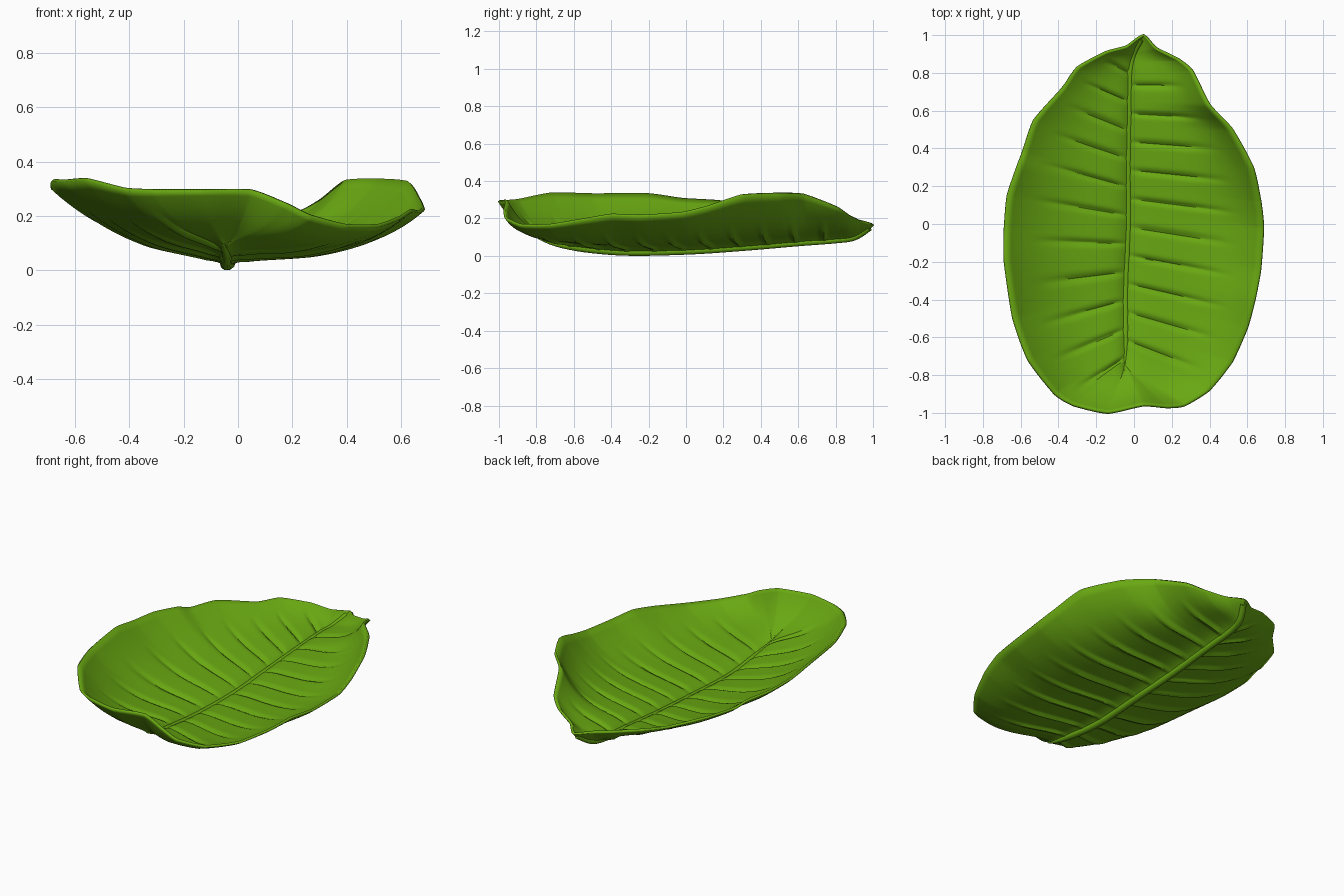
import bpy, bmesh, math
from mathutils import Vector

if "Cube" in bpy.data.objects:
    bpy.data.objects.remove(bpy.data.objects["Cube"])

green = bpy.data.materials.new("leaf green")
green.diffuse_color = (0.14, 0.39, 0.006, 1)
green.use_nodes = True
green.node_tree.nodes["Principled BSDF"].inputs["Base Color"].default_value = green.diffuse_color

# Leaf outline, going round from the tip
RIM = [(.05, 1, .17), (.12, .93, .19), (.24, .87, .22), (.31, .81, .26), (.4, .63, .33),
       (.52, .5, .335), (.63, .3, .325), (.67, .12, .265), (.685, -.02, .23), (.67, -.24, .215),
       (.64, -.4, .22), (.6, -.55, .195), (.52, -.73, .165), (.4, -.88, .165), (.27, -.96, .2),
       (.18, -.97, .245), (.05, -.96, .295), (-.14, -1, .295), (-.32, -.96, .295), (-.42, -.9, .3),
       (-.56, -.72, .335), (-.64, -.5, .33), (-.685, -.2, .33), (-.685, -.02, .305),
       (-.67, .15, .295), (-.62, .3, .28), (-.59, .38, .255), (-.53, .55, .25), (-.38, .72, .215),
       (-.3, .83, .22), (-.15, .91, .2), (-.04, .94, .18)]
# Centre line of the midrib
SPINE = [(-.055, -.79, .095), (-.045, -.65, .055), (-.045, -.35, .022), (-.03, 0, .026),
         (-.03, .3, .045), (-.025, .6, .07), (-.02, .8, .085), (0, .9, .1), (.04, .98, .15)]


def smooth_path(points, steps, closed, straight=0):
    """Catmull-Rom samples through the points, partly straightened."""
    p = [Vector(q) for q in points]
    n = len(p)
    get = (lambda i: p[i % n]) if closed else (lambda i: p[max(0, min(n - 1, i))])
    out = []
    for i in range(n if closed else n - 1):
        a, b, c, d = (get(i + k) for k in (-1, 0, 1, 2))
        for k in range(steps):
            t = k / steps
            q = .5 * (2 * b + (c - a) * t + (2 * a - 5 * b + 4 * c - d) * t * t
                      + (3 * b - a - 3 * c + d) * t ** 3)
            out.append(q.lerp(b.lerp(c, t), straight))
    if not closed:
        out.append(p[-1])
    return out


rim = smooth_path(RIM, 16, True, .5)
spine = smooth_path(SPINE, 10, False)


def spine_at(y):
    for a, b in zip(spine, spine[1:]):
        if y <= b.y:
            return a.lerp(b, max(0, (y - a.y) / (b.y - a.y)))
    return spine[-1].copy()


# Leaf blade: ribs run from the midrib out to the rim, with grooved side veins
ROWS = 24
bm = bmesh.new()
rings = []
for r in rim:
    left = r.x < -.03
    ys = -.78 + (r.y + 1) * .875
    if left:
        ys -= .25 * max(0, 1 - r.y ** 2) * (r.y + .6)
    root = spine_at(ys)
    length = (r - root).xy.length
    # the right half is flatter than the left; both blend at the ends
    side = max(0, min(1, (r.x + .2) / .6))
    a = .39 - .1 * side
    a += (.82 - a) * max(0, 1 - length / .5)
    d = (ys + (.03 if left else .09)) % .15 - .075
    groove = .016 * math.exp(-(d / .014) ** 2) if -.72 < ys < .85 else 0
    col = []
    for j in range(ROWS + 1):
        s = (j / ROWS) ** 1.2
        p = root.lerp(r, s)
        p.z = root.z + (r.z - root.z) * (a * s + (1 - a) * s ** (3.1 + 1.1 * side))
        p.z += .034 * (1 - math.exp(-s * length / .045)) * (1 - s) * min(1, length / .4)
        p.z -= groove * min(1, s / .12) * max(0, min(1, (.8 - s) / .35))
        col.append(bm.verts.new(p))
    rings.append(col)
for i, col in enumerate(rings):
    nxt = rings[(i + 1) % len(rings)]
    for j in range(ROWS):
        bm.faces.new((col[j], nxt[j], nxt[j + 1], col[j + 1]))
bmesh.ops.remove_doubles(bm, verts=bm.verts, dist=.0004)
bm.normal_update()
if sum(f.normal.z for f in bm.faces) < 0:
    bmesh.ops.reverse_faces(bm, faces=bm.faces)
mesh = bpy.data.meshes.new("leaf_blade")
bm.to_mesh(mesh)
bm.free()
mesh.materials.append(green)
blade = bpy.data.objects.new("leaf_blade", mesh)
bpy.context.collection.objects.link(blade)
solid = blade.modifiers.new("thickness", 'SOLIDIFY')
solid.thickness = .014
solid.offset = 0
bpy.context.view_layer.objects.active = blade
blade.select_set(True)
bpy.ops.object.shade_smooth_by_angle(angle=math.radians(40))

# Midrib: tapered round tube
curve = bpy.data.curves.new("midrib", 'CURVE')
curve.dimensions = '3D'
curve.bevel_depth = .022
curve.bevel_resolution = 3
curve.use_fill_caps = True
line = curve.splines.new('POLY')
line.points.add(len(spine) - 1)
for i, (pt, p) in enumerate(zip(line.points, spine)):
    pt.co = (*p, 1)
    pt.radius = min(1, .25 + i / 18) * (1 - .2 * i / len(spine))
curve.materials.append(green)
bpy.context.collection.objects.link(bpy.data.objects.new("midrib", curve))
